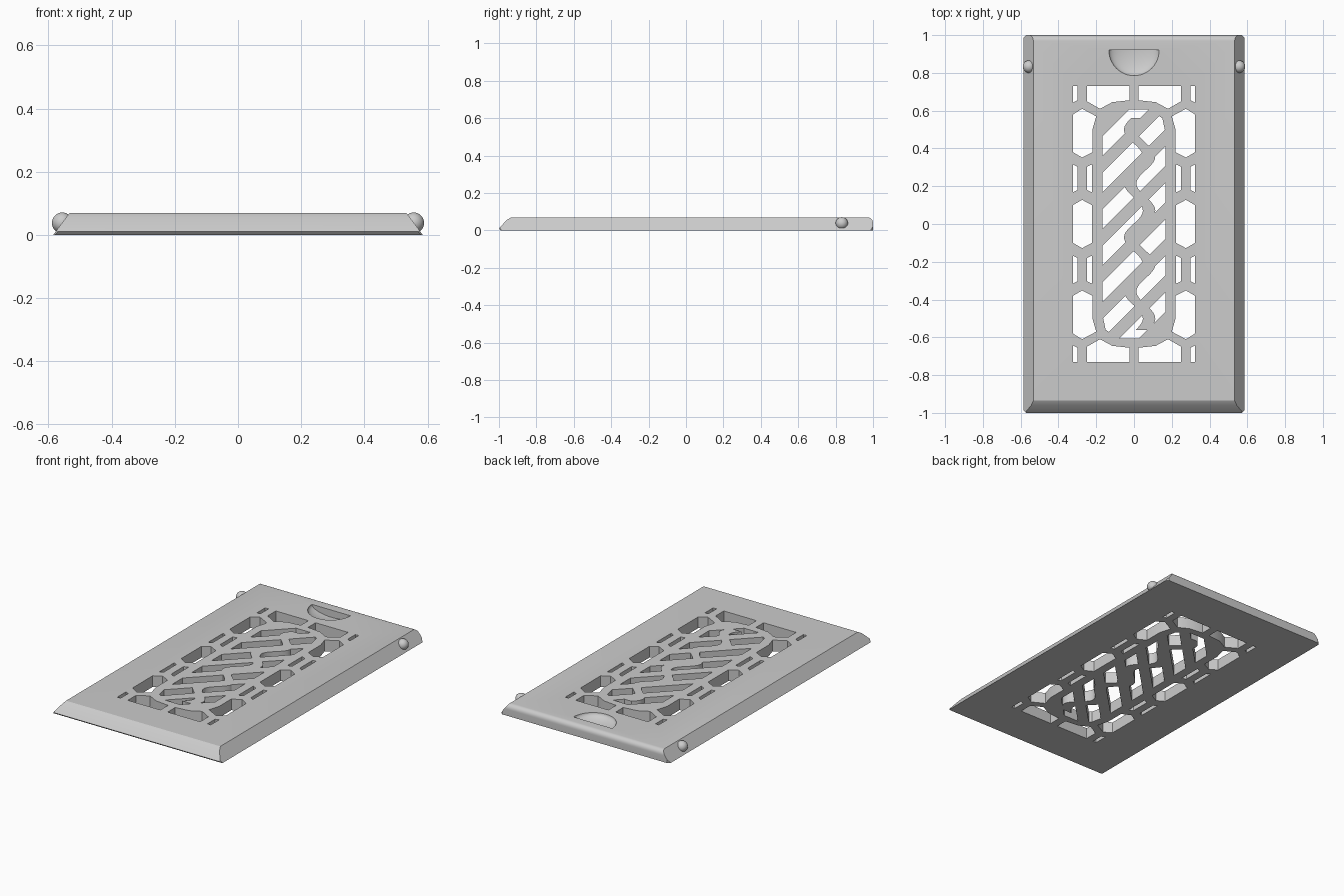
import bpy, bmesh, math

cube = bpy.data.objects.get("Cube")
if cube:
    bpy.data.objects.remove(cube, do_unlink=True)

grey = bpy.data.materials.new("plain grey")
grey.use_nodes = True
grey.diffuse_color = (0.6, 0.6, 0.6, 1)
grey.node_tree.nodes["Principled BSDF"].inputs["Base Color"].default_value = (0.6, 0.6, 0.6, 1)

TOP = 0.07


def finish(name, bm):
    bmesh.ops.recalc_face_normals(bm, faces=bm.faces)
    mesh = bpy.data.meshes.new(name)
    bm.to_mesh(mesh)
    bm.free()
    mesh.materials.append(grey)
    ob = bpy.data.objects.new(name, mesh)
    bpy.context.collection.objects.link(ob)
    return ob


def prisms(name, outlines, low=-0.1, high=0.2):
    """Upright prisms from flat outlines, all in one object."""
    bm = bmesh.new()
    for pts in outlines:
        base = bm.faces.new([bm.verts.new((x, y, low)) for x, y in pts])
        up = bmesh.ops.extrude_face_region(bm, geom=[base])["geom"]
        moved = [v for v in up if isinstance(v, bmesh.types.BMVert)]
        bmesh.ops.translate(bm, verts=moved, vec=(0, 0, high - low))
    return finish(name, bm)


def boolean(target, cutter, operation):
    """Apply a boolean and remove its cutter."""
    mod = target.modifiers.new("cut", 'BOOLEAN')
    mod.operation, mod.solver, mod.object = operation, 'EXACT', cutter
    graph = bpy.context.evaluated_depsgraph_get()
    mesh = bpy.data.meshes.new_from_object(target.evaluated_get(graph))
    target.modifiers.clear()
    target.data = mesh
    bpy.data.objects.remove(cutter, do_unlink=True)


# Plate: dovetail sides, sloped front end, rounded back end
profile = [(-0.99, 0), (-1, 0.01), (-0.96, 0.055), (-0.935, TOP)]
for i in range(7):
    a = math.pi / 2 * (1 - i / 6)
    profile.append((0.97 + 0.03 * math.cos(a), 0.04 + 0.03 * math.sin(a)))
profile.append((1, 0))
bm = bmesh.new()
sides = []
for s in (-1, 1):
    sides.append([bm.verts.new((s * (0.585 - 0.052 * z / TOP), y, z)) for y, z in profile])
    bm.faces.new(sides[-1])
for i in range(len(profile)):
    j = (i + 1) % len(profile)
    bm.faces.new([sides[0][i], sides[0][j], sides[1][j], sides[1][i]])
lid = finish("sliding_lid", bm)

# Clipped plate corners
corner = [(0.6, 0.97), (0.56, 1.01)]
clip = corner + [(-x, y) for x, y in corner[::-1]]
clip += [(-x, -y) for x, y in clip]
boolean(lid, prisms("corner_clip", [clip]), 'INTERSECT')

# Openings of one quarter, mirrored to the other three
quarter = [
    [(-0.25, 0.73), (-0.025, 0.73), (-0.025, 0.655), (-0.115, 0.645), (-0.18, 0.61), (-0.25, 0.65)],
    [(-0.323, 0.73), (-0.3, 0.73), (-0.3, 0.655), (-0.323, 0.643)],
    [(-0.323, 0.58), (-0.275, 0.61), (-0.2, 0.57), (-0.22, 0.5), (-0.22, 0.38),
     (-0.275, 0.352), (-0.323, 0.38)],
    [(-0.323, 0.315), (-0.3, 0.303), (-0.3, 0.18), (-0.323, 0.168)],
    [(-0.25, 0.303), (-0.223, 0.315), (-0.223, 0.168), (-0.25, 0.18)],
]
openings = [[(sx * x, sy * y) for x, y in o] for o in quarter for sx in (1, -1) for sy in (1, -1)]
middle = [(-0.323, 0.1), (-0.275, 0.128), (-0.223, 0.1), (-0.223, -0.1), (-0.275, -0.128), (-0.323, -0.1)]
openings += [[(s * x, y) for x, y in middle] for s in (1, -1)]
boolean(lid, prisms("side_openings", openings), 'DIFFERENCE')

# Diagonal slots inside a rounded panel, crossed by a wavy rib
slots = []
for k in range(-3, 4):
    c = k * 0.193
    slots.append([(-0.4, c - 0.452), (0.4, c + 0.348), (0.4, c + 0.452), (-0.4, c - 0.348)])
slot_cutter = prisms("diagonal_slots", slots, -0.08, 0.18)
arc = [(0.167, 0.48), (0.15, 0.56), (0.08, 0.607)]
panel = arc + [(-x, y) for x, y in arc[::-1]]
panel += [(-x, -y) for x, y in panel]
boolean(slot_cutter, prisms("panel_shape", [panel]), 'INTERSECT')
wave = []
for i in range(81):
    y = -0.56 + 1.12 * i / 80
    wave.append((0.03 + 0.05 * math.sin(y * 22), y))
rib = [(x - 0.033, y) for x, y in wave] + [(x + 0.033, y) for x, y in wave[::-1]]
boolean(slot_cutter, prisms("wavy_rib", [rib], -0.12, 0.22), 'DIFFERENCE')
boolean(lid, slot_cutter, 'DIFFERENCE')

# Thumb scoop: half of a flattened bowl with a flat back wall
bm = bmesh.new()
bmesh.ops.create_uvsphere(bm, u_segments=48, v_segments=24, radius=1)
cut = bmesh.ops.bisect_plane(bm, geom=bm.verts[:] + bm.edges[:] + bm.faces[:],
                             plane_co=(0, 0.0, 0), plane_no=(0, 1, 0), clear_outer=True)
bmesh.ops.holes_fill(bm, edges=[e for e in bm.edges if e.is_boundary])
for v in bm.verts:
    v.co = (v.co.x * 0.133, 0.92 + v.co.y * 0.135, TOP + v.co.z * 0.045)
boolean(lid, finish("thumb_scoop", bm), 'DIFFERENCE')

# Round catches on both sides
parts = [lid]
for side, s in (("right", -1), ("left", 1)):
    bm = bmesh.new()
    bmesh.ops.create_uvsphere(bm, u_segments=32, v_segments=16, radius=0.033)
    bmesh.ops.translate(bm, verts=bm.verts, vec=(s * 0.556, 0.833, 0.038))
    parts.append(finish(side + "_catch", bm))

for ob in parts:
    bpy.ops.object.select_all(action='DESELECT')
    ob.select_set(True)
    bpy.context.view_layer.objects.active = ob
    bpy.ops.object.shade_smooth_by_angle(angle=math.radians(25))
